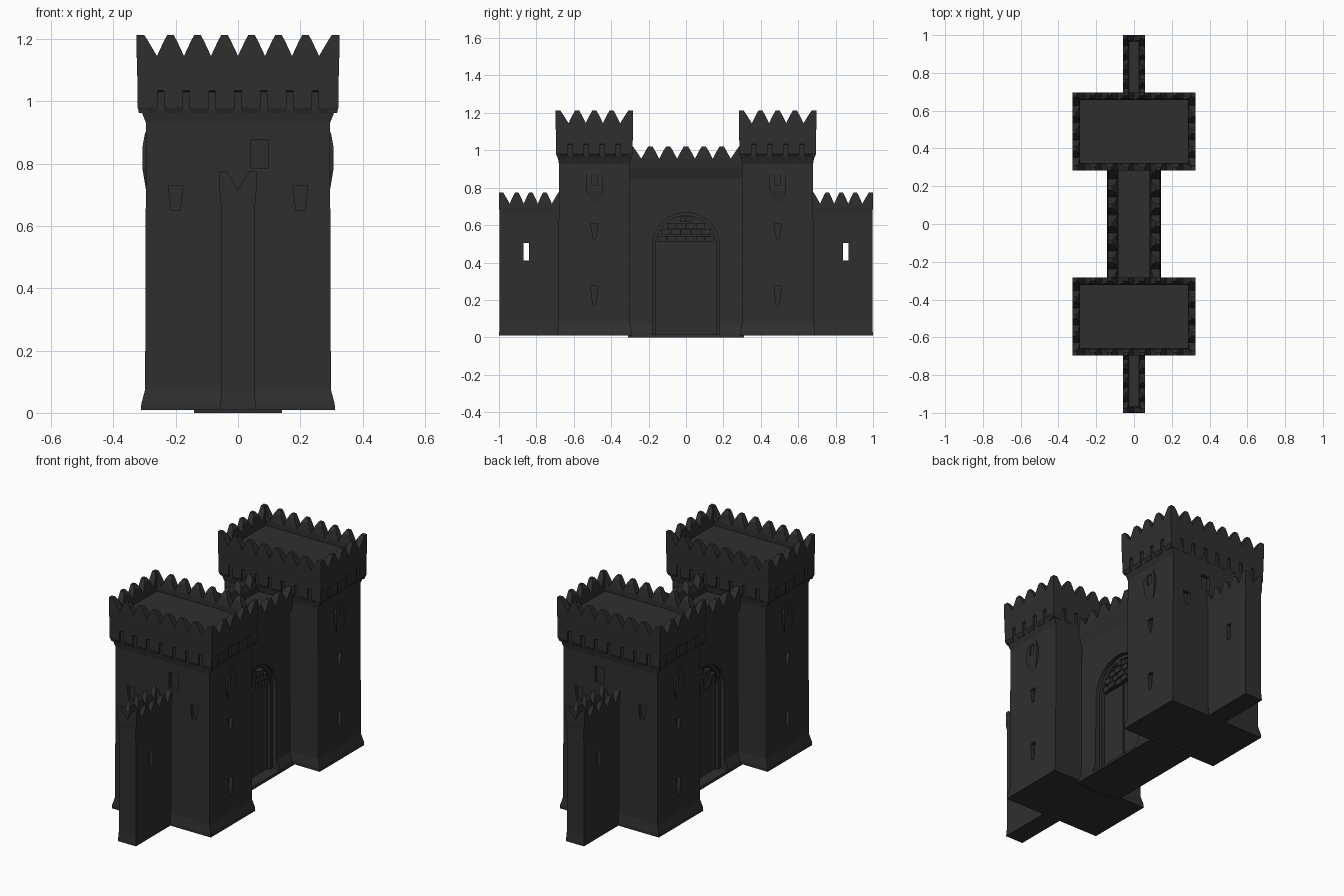
import bpy, bmesh, math

if "Cube" in bpy.data.objects:
    bpy.data.objects.remove(bpy.data.objects["Cube"])

stone = bpy.data.materials.new("dark_stone")
stone.diffuse_color = (0.028, 0.028, 0.028, 1)
stone.use_nodes = True
stone.node_tree.nodes["Principled BSDF"].inputs["Base Color"].default_value = stone.diffuse_color


def finish(bm, name, mirror=None):
    """Turn a bmesh into an object, optionally mirrored across the X or Y axis."""
    bmesh.ops.recalc_face_normals(bm, faces=bm.faces)
    me = bpy.data.meshes.new(name)
    bm.to_mesh(me)
    bm.free()
    me.materials.append(stone)
    ob = bpy.data.objects.new(name, me)
    bpy.context.collection.objects.link(ob)
    if mirror:
        m = ob.modifiers.new("mirror", 'MIRROR')
        m.use_axis = (mirror == 'X', mirror == 'Y', False)
        m.use_mirror_merge = False
    return ob


def loft(bm, sections):
    """Closed stack of rectangles (x0, x1, y0, y1, z)."""
    rings = [[bm.verts.new(p) for p in ((a, c, z), (b, c, z), (b, d, z), (a, d, z))]
             for a, b, c, d, z in sections]
    for lo, hi in zip(rings, rings[1:]):
        for i in range(4):
            j = (i + 1) % 4
            bm.faces.new((lo[i], lo[j], hi[j], hi[i]))
    bm.faces.new(rings[0][::-1])
    bm.faces.new(rings[-1])


def box(bm, x0, x1, y0, y1, z0, z1):
    loft(bm, [(x0, x1, y0, y1, z0), (x0, x1, y0, y1, z1)])


def profile(bm, cy, rows):
    """Loft from (half x, half y, z) rows around y = cy."""
    loft(bm, [(-hx, hx, cy - hy, cy + hy, z) for hx, hy, z in rows])


def arch(bm, r, spring, z0, x0, x1):
    """Round-headed prism running along x."""
    pts = [(-r, z0), (r, z0)]
    pts += [(r * math.cos(a), spring + r * math.sin(a))
            for a in (math.pi * i / 14 for i in range(15))]
    f = bm.faces.new([bm.verts.new((x0, y, z)) for y, z in pts])
    ext = bmesh.ops.extrude_face_region(bm, geom=[f])
    bmesh.ops.translate(bm, vec=(x1 - x0, 0, 0),
                        verts=[v for v in ext['geom'] if isinstance(v, bmesh.types.BMVert)])


def cut(target, bm):
    cutter = finish(bm, "cutter")
    cutter.hide_render = True
    m = target.modifiers.new("cut", 'BOOLEAN')
    m.operation, m.solver, m.object = 'DIFFERENCE', 'EXACT', cutter
    if len(target.modifiers) > 1:
        target.modifiers.move(len(target.modifiers) - 1, 0)
    bpy.context.view_layer.objects.active = target
    bpy.ops.object.modifier_apply(modifier=m.name)
    bpy.data.objects.remove(cutter)


def teeth(bm, axis, n, half, mid, out, side, t, z0, z1):
    """Row of pointed merlons along an axis; outer face flush with the wall."""
    w = 2 * half / (n - 0.5)
    zm = z0 + (z1 - z0) * 0.72
    for i in range(n):
        if i == 0:
            spans = [(-half, -half + k * w) for k in (.75, .42, .28)]
        elif i == n - 1:
            spans = [(half - k * w, half) for k in (.75, .42, .28)]
        else:
            c = -half + w * (i + 0.25)
            spans = [(c - k * w, c + k * w) for k in (.5, .24, .12)]
        secs = []
        for (a, b), k, z in zip(spans, (1, .8, .45), (z0, zm, z1)):
            p, q = sorted((out * side, (out - t * k) * side))
            if axis == 'x':
                secs.append((a, b, mid + p, mid + q, z))
            else:
                secs.append((p, q, mid + a, mid + b, z))
        loft(bm, secs)


def battlements(name, cy, hx, hy, nx, ny, t, z0, z1, mirror):
    bm = bmesh.new()
    for s in (-1, 1):
        teeth(bm, 'y', ny, hy, cy, hx, s, t, z0, z1)
        if nx:
            teeth(bm, 'x', nx, hx, cy, hy, s, t, z0, z1)
    finish(bm, name, mirror)


# Towers with plinth, overhanging parapet and shallow sunken roof
CY = 0.49
bm = bmesh.new()
profile(bm, CY, [(.312, .2, .01), (.31, .2, .03), (.298, .191, .075), (.295, .19, .93),
                 (.311, .197, .97), (.313, .198, 1.03), (.322, .205, 1.035),
                 (.325, .207, 1.145), (.285, .167, 1.145), (.285, .167, 1.115)])
towers = finish(bm, "towers", 'Y')

# Tower window recesses
bm = bmesh.new()
for s in (-1, 1):
    x0, x1 = sorted((s * .275, s * .35))
    for z0, z1, w in ((.17, .275, .008), (.525, .61, .006)):
        loft(bm, [(x0, x1, CY - w, CY + w, z0), (x0, x1, CY - .02, CY + .02, z1)])
    c = .2 * s
    loft(bm, [(c - .014, c + .014, .66, .72, .65), (c - .024, c + .024, .66, .72, .73)])
box(bm, .042, .098, .66, .72, .785, .875)
cut(towers, bm)

# Softly swelling hoods at the upper tower windows
bm = bmesh.new()
for s in (-1, 1):
    secs = []
    for x, w, z in ((.296, .02, .72), (.306, .042, .78), (.307, .045, .85), (.298, .025, .9)):
        x0, x1 = sorted((s * .28, s * x))
        secs.append((x0, x1, CY - w, CY + w, z))
    loft(bm, secs)
hoods = finish(bm, "window_hoods", 'Y')
bm = bmesh.new()
for s in (-1, 1):
    x0, x1 = sorted((s * .285, s * .35))
    box(bm, x0, x1, CY - .016, CY + .016, .815, .88)
cut(hoods, bm)

# Corbels under the tower parapets
bm = bmesh.new()
for s in (-1, 1):
    for i in range(8):
        c = -.29 + i * .58 / 7
        a, b = sorted((s * .185, s * .205))
        a2, b2 = sorted((s * .185, s * .197))
        loft(bm, [(c - .028, c + .028, CY + a2, CY + b2, .962),
                  (c - .031, c + .031, CY + a, CY + b, .98),
                  (c - .031, c + .031, CY + a, CY + b, 1.036)])
    for i in range(5):
        c = CY - .172 + i * .086
        a, b = sorted((s * .29, s * .323))
        a2, b2 = sorted((s * .29, s * .31))
        loft(bm, [(a2, b2, c - .028, c + .028, .962), (a, b, c - .031, c + .031, .98),
                  (a, b, c - .031, c + .031, 1.036)])
finish(bm, "tower_corbels", 'Y')
battlements("tower_battlements", CY, .325, .207, 8, 5, .04, 1.145, 1.212, 'Y')

# Gate wall between the towers
bm = bmesh.new()
profile(bm, 0, [(.142, .31, 0), (.14, .31, .02), (.118, .31, .07), (.114, .31, .85),
                (.132, .31, .91), (.138, .31, .955), (.08, .31, .955), (.08, .31, .93)])
gate = finish(bm, "gate_wall")
for r, depth in ((.18, .092), (.163, .066)):
    for s in (-1, 1):
        bm = bmesh.new()
        arch(bm, r, .487, .015, s * depth, s * .2)
        cut(gate, bm)
battlements("gate_battlements", 0, .138, .31, 0, 7, .05, .955, 1.02, None)

# Door leaves
bm = bmesh.new()
for y0, y1 in ((-.16, -.003), (.003, .16)):
    box(bm, .06, .074, y0, y1, .015, .505)
finish(bm, "door_leaves", 'X')

# Stone blocks filling the arch head
bm = bmesh.new()
for row in range(4):
    z0 = .512 + row * .035
    half = math.sqrt(max(.163 ** 2 - (z0 + .03 - .487) ** 2, 0.001))
    n = max(2, round(half * 2 / .055))
    w = 2 * half / n
    for i in range(n):
        y = -half + i * w
        box(bm, .06, .086 + .008 * ((i + row) % 2), y + .003, y + w - .003, z0, z0 + .03)
finish(bm, "arch_blocks", 'X')

# Low side walls with a slit window right through
bm = bmesh.new()
profile(bm, .83, [(.057, .17, .01), (.054, .166, .06), (.053, .166, .66), (.058, .169, .69),
                  (.059, .169, .715), (.027, .137, .715), (.027, .137, .7)])
side = finish(bm, "side_walls", 'Y')
bm = bmesh.new()
box(bm, -.1, .1, .84, .868, .41, .505)
cut(side, bm)
battlements("side_battlements", .83, .059, .169, 2, 5, .032, .715, .775, 'Y')
